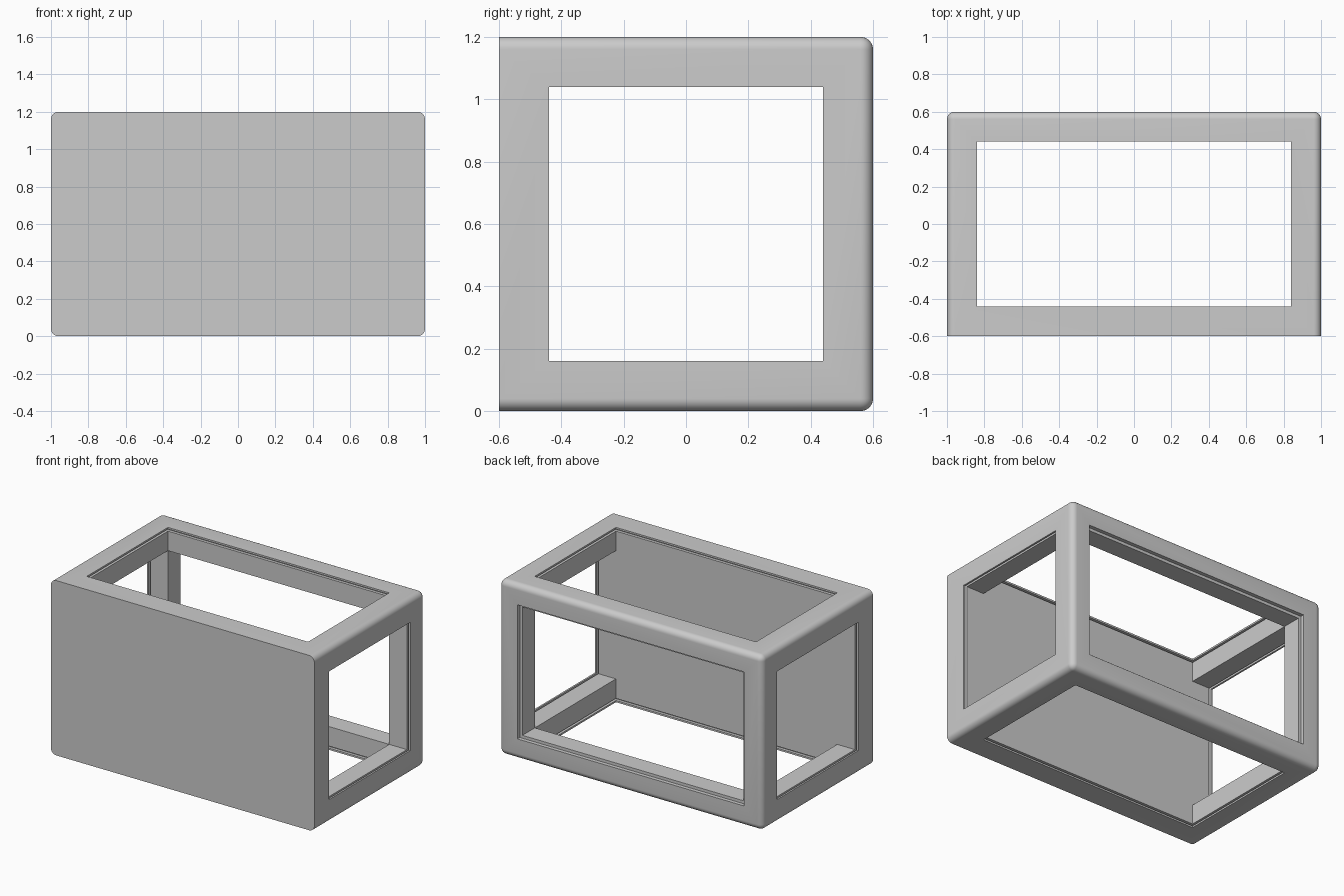
import bpy
import bmesh
from math import radians
from mathutils import Matrix, Vector

if "Cube" in bpy.data.objects:
    bpy.data.objects.remove(bpy.data.objects["Cube"], do_unlink=True)

HALF = Vector((1.0, 0.6, 0.6))   # half size of the case
CENTRE = Vector((0, 0, 0.6))
BAR = 0.16                       # bar and front wall thickness
RADIUS = 0.04                    # outer edge rounding
LIP, SLOT, DEPTH = 0.012, 0.014, 0.02   # panel groove

grey = bpy.data.materials.new("plain_grey")
grey.use_nodes = True
grey.diffuse_color = (0.6, 0.6, 0.6, 1)
grey.node_tree.nodes["Principled BSDF"].inputs["Base Color"].default_value = (0.6, 0.6, 0.6, 1)


def box(name, low, high):
    """Box between two corners, measured from the case centre."""
    low, high = Vector(low), Vector(high)
    bm = bmesh.new()
    bmesh.ops.create_cube(bm, size=1)
    place = Matrix.Translation(CENTRE + (low + high) / 2)
    bm.transform(place @ Matrix.Diagonal((*(high - low), 1)))
    mesh = bpy.data.meshes.new(name)
    bm.to_mesh(mesh)
    bm.free()
    mesh.materials.append(grey)
    obj = bpy.data.objects.new(name, mesh)
    bpy.context.collection.objects.link(obj)
    return obj


# Case body: every outer edge rounded except those around the flat front
case = box("case_frame", -HALF, HALF)
bm = bmesh.new()
bm.from_mesh(case.data)
edges = [e for e in bm.edges if any(v.co.y > 0 for v in e.verts)]
bmesh.ops.bevel(bm, geom=edges, offset=RADIUS, segments=8, profile=0.5, affect="EDGES")
bm.to_mesh(case.data)
bm.free()
bpy.context.view_layer.objects.active = case
case.select_set(True)


def cut(low, high):
    cutter = box("cutter", low, high)
    cutter.hide_render = True
    mod = case.modifiers.new("cut", "BOOLEAN")
    mod.operation = "DIFFERENCE"
    mod.solver = "EXACT"
    mod.object = cutter
    bpy.ops.object.modifier_apply(modifier=mod.name)
    bpy.data.objects.remove(cutter, do_unlink=True)


inner = HALF - Vector((BAR, BAR, BAR))

# Openings: through sideways, through vertically, and in from the back only
for axis in range(3):
    low, high = -inner, inner.copy()
    high[axis] = HALF[axis] + 0.1
    if axis != 1:
        low[axis] = -high[axis]
    cut(low, high)

# Panel grooves just inside the side, top and bottom openings
for axis in (0, 2):
    for side in (-1, 1):
        high = inner + Vector((DEPTH, DEPTH, DEPTH))
        low = -high
        ends = sorted(side * (HALF[axis] - d) for d in (LIP, LIP + SLOT))
        low[axis], high[axis] = ends
        cut(low, high)

# Open panel seat around the back opening
high = inner + Vector((DEPTH, 0, DEPTH))
low = -high
low.y, high.y = HALF.y - LIP - SLOT, HALF.y + 0.1
cut(low, high)

bpy.ops.object.shade_smooth_by_angle(angle=radians(30))
